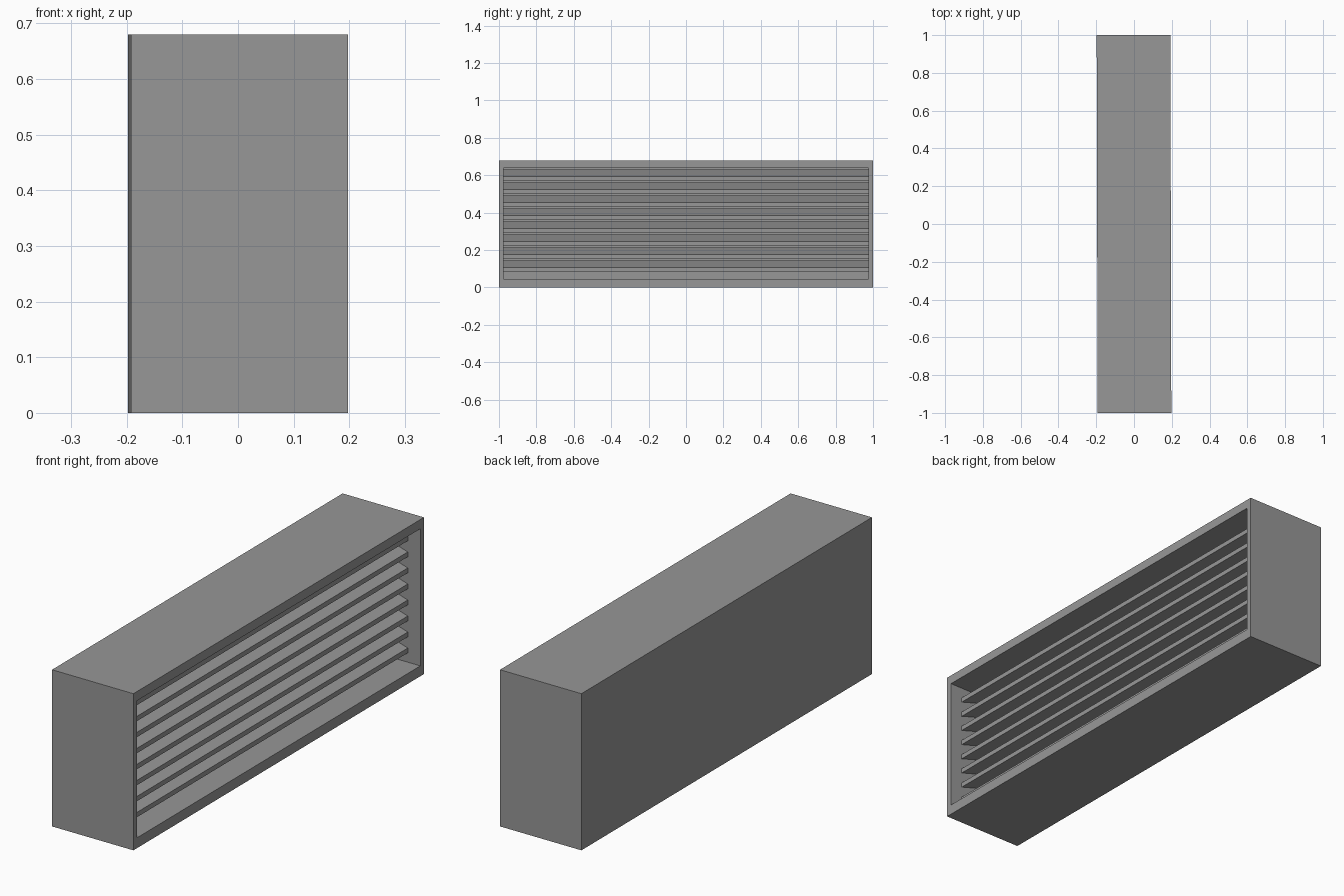
import bpy
import bmesh
from mathutils import Matrix

cube = bpy.data.objects.get("Cube")
if cube:
    bpy.data.objects.remove(cube, do_unlink=True)

HALF_W, HALF_L, HEIGHT = 0.195, 1.0, 0.68
OPEN_Y, OPEN_LOW, OPEN_HIGH = 0.975, 0.045, 0.64
BACK_X = -0.17
TURN = Matrix.Rotation(0.0025, 4, "Z")   # the casing stands very slightly turned

grey = bpy.data.materials.new("plain grey")
grey.use_nodes = True
colour = (0.31, 0.31, 0.31, 1)
grey.diffuse_color = colour
grey.node_tree.nodes["Principled BSDF"].inputs["Base Color"].default_value = colour


def prism(name, profile, half_length):
    """Extrude an (x, z) profile along y, centred on y = 0."""
    bm = bmesh.new()
    face = bm.faces.new([bm.verts.new((x, -half_length, z)) for x, z in profile])
    new = bmesh.ops.extrude_face_region(bm, geom=[face])["geom"]
    ends = [v for v in new if isinstance(v, bmesh.types.BMVert)]
    bmesh.ops.translate(bm, verts=ends, vec=(0, 2 * half_length, 0))
    bmesh.ops.recalc_face_normals(bm, faces=bm.faces)
    return finish(name, bm)


def finish(name, bm):
    mesh = bpy.data.meshes.new(name)
    bm.transform(TURN)
    bm.to_mesh(mesh)
    bm.free()
    mesh.materials.append(grey)
    obj = bpy.data.objects.new(name, mesh)
    bpy.context.collection.objects.link(obj)
    return obj


# Casing: a box whose +x face is inset to a frame and pushed inwards
bm = bmesh.new()
bmesh.ops.create_cube(bm, size=1)
for v in bm.verts:
    v.co.x *= 2 * HALF_W
    v.co.y *= 2 * HALF_L
    v.co.z = (v.co.z + 0.5) * HEIGHT
opening = max(bm.faces, key=lambda f: f.calc_center_median().x)


def fit_opening(face):
    for v in face.verts:
        v.co.y = OPEN_Y if v.co.y > 0 else -OPEN_Y
        v.co.z = OPEN_HIGH if v.co.z > HEIGHT / 2 else OPEN_LOW


bmesh.ops.inset_individual(bm, faces=[opening], thickness=0.02)
fit_opening(opening)
bmesh.ops.inset_individual(bm, faces=[opening], thickness=0.01)
fit_opening(opening)
for v in opening.verts:
    v.co.x = BACK_X
finish("casing", bm)

# Louvre slats: front edge low, rising towards the back
FRONT, REAR, RISE, THICK = 0.135, 0.01, 0.0375, 0.021
for i in range(8):
    z = 0.0855 + 0.0695 * i
    prism(f"louvre_slat_{i + 1}",
          [(FRONT, z), (FRONT, z + THICK), (REAR, z + THICK + RISE), (REAR, z + RISE)],
          OPEN_Y)
